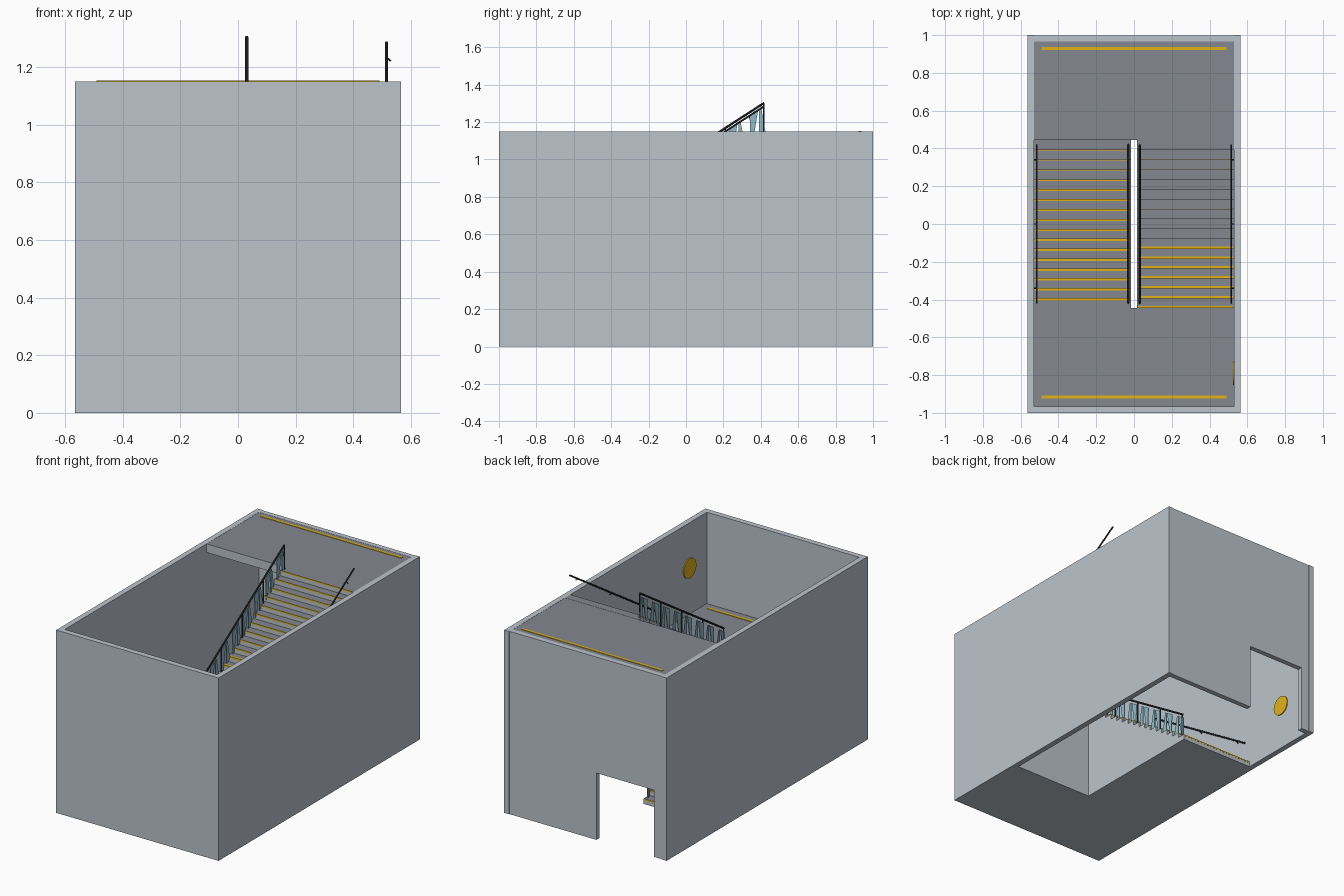
import bpy, bmesh, math
from mathutils import Vector, Matrix

if "Cube" in bpy.data.objects:
    bpy.data.objects.remove(bpy.data.objects["Cube"])


def material(name, rgb):
    m = bpy.data.materials.new(name)
    m.diffuse_color = (*rgb, 1)
    m.use_nodes = True
    m.node_tree.nodes["Principled BSDF"].inputs["Base Color"].default_value = m.diffuse_color
    return m


WALL = material("pale concrete", (0.50, 0.55, 0.60))
FLOOR = material("dark floor", (0.235, 0.245, 0.28))
YELLOW = material("safety yellow", (0.75, 0.45, 0.008))
METAL = material("dark metal", (0.03, 0.033, 0.036))
GLASS = material("blue glass", (0.27, 0.50, 0.61))

H, HALF = 1.15, 0.575          # storey and half storey
N, RUN = 17, 0.445             # risers per flight, half length of flight
TREAD, RISE = 2 * RUN / N, HALF / N
IN_X = 0.53                    # inner wall face


def finish(bm, name, mats):
    bmesh.ops.recalc_face_normals(bm, faces=bm.faces)
    if len(mats) > 1:          # walking surfaces take the second colour
        bm.normal_update()
        for f in bm.faces:
            f.material_index = int(f.normal.z > 0.5)
    me = bpy.data.meshes.new(name)
    bm.to_mesh(me)
    bm.free()
    for m in mats:
        me.materials.append(m)
    ob = bpy.data.objects.new(name, me)
    bpy.context.collection.objects.link(ob)
    return ob


def add_box(bm, x0, x1, y0, y1, z0, z1):
    c = Vector(((x0 + x1) / 2, (y0 + y1) / 2, (z0 + z1) / 2))
    d = (abs(x1 - x0), abs(y1 - y0), abs(z1 - z0), 1)
    bmesh.ops.create_cube(bm, size=1, matrix=Matrix.Translation(c) @ Matrix.Diagonal(d))


def box(name, mats, *b):
    bm = bmesh.new()
    add_box(bm, *b)
    return finish(bm, name, mats)


def add_prism(bm, pts, a, b, axis="x"):
    """Extrude a profile (h, z) along x or y from a to b."""
    def at(p, t):
        return (t, p[0], p[1]) if axis == "x" else (p[0], t, p[1])
    r0 = [bm.verts.new(at(p, a)) for p in pts]
    r1 = [bm.verts.new(at(p, b)) for p in pts]
    bm.faces.new(r0)
    bm.faces.new(r1[::-1])
    for i in range(len(pts)):
        j = (i + 1) % len(pts)
        bm.faces.new((r0[i], r0[j], r1[j], r1[i]))


def add_rod(bm, p, q, r):
    p, q = Vector(p), Vector(q)
    rot = (q - p).to_track_quat("Z", "Y").to_matrix().to_4x4()
    bmesh.ops.create_cone(bm, cap_ends=True, segments=8, radius1=r, radius2=r,
                          depth=(q - p).length,
                          matrix=Matrix.Translation((p + q) / 2) @ rot)


# Shell walls, with a doorway in the back one
box("left_wall", [WALL], -0.565, -IN_X, -1, 1, 0, H)
box("right_wall", [WALL], IN_X, 0.565, -1, 1, 0, H)
box("front_wall", [WALL], -IN_X, IN_X, -1, -0.965, 0, H)
bm = bmesh.new()
add_prism(bm, [(-IN_X, 0), (-0.475, 0), (-0.475, 0.42), (-0.075, 0.42),
               (-0.075, 0), (IN_X, 0), (IN_X, H), (-IN_X, H)], 0.965, 0.997, "y")
finish(bm, "back_wall", [WALL])

# Solid half landing and upper landing slab
box("half_landing", [WALL, FLOOR], -IN_X, IN_X, -0.965, -RUN, 0, HALF)
box("upper_landing", [WALL, FLOOR], -IN_X, IN_X, RUN, 0.965, H - 0.055, H - 0.001)
box("half_landing_strip", [YELLOW], -0.49, 0.49, -0.923, -0.907, HALF, HALF + 0.003)
box("upper_landing_strip", [YELLOW], -0.49, 0.49, 0.922, 0.938, H - 0.001, H + 0.002)


def flight(side, s, z0):
    """s = 1: right flight rising to the back; s = -1: left flight rising to the front."""
    # Stepped body
    pts = []
    for i in range(N):
        u = -RUN + i * TREAD
        pts += [(s * u, z0 + i * RISE), (s * u, z0 + (i + 1) * RISE)]
    pts.append((s * RUN, z0 + HALF))
    if s > 0:                  # sloping underside
        pts += [(RUN, z0 + HALF - 0.09), (-RUN, z0 - 0.09)]
    else:                      # solid to the ground
        pts.append((-RUN, 0))
    bm = bmesh.new()
    add_prism(bm, pts, s * 0.017, s * IN_X)
    finish(bm, side + "_flight", [WALL, FLOOR])

    # Yellow nosings
    bm = bmesh.new()
    for i in range(N):
        u, z = -RUN + i * TREAD, z0 + (i + 1) * RISE
        if s > 0:
            w = 0.012 if i < 7 else 0
        else:
            w = min(0.012, 0.001 * i + 0.003) if i else 0
        add_box(bm, s * 0.022, s * 0.525, s * (u - 0.001), s * u, z - 0.009, z)
        if w:
            add_box(bm, s * 0.022, s * 0.525, s * (u - 0.001), s * (u + w), z, z + 0.0015)
    finish(bm, side + "_nosings", [YELLOW])

    def slope(u):
        return z0 + (u + RUN) * HALF / (2 * RUN)

    # Inner balustrade rail with end posts
    x = s * 0.03
    bm = bmesh.new()
    add_rod(bm, (x, s * -0.42, slope(-0.42) + 0.17), (x, s * 0.418, slope(0.418) + 0.17), 0.006)
    for u in (-0.415, -0.21, 0, 0.21, 0.415):
        add_rod(bm, (x, s * u, slope(u)), (x, s * u, slope(u) + 0.17), 0.004)
    finish(bm, side + "_balustrade", [METAL])

    # Tapered glass blades, alternately narrow at the foot and at the head
    bm = bmesh.new()
    for k in range(8):
        u = -0.43 + k * 0.11
        for b0, b1, t0, t1 in ((0.005, 0.02, 0, 0.045), (0.05, 0.085, 0.05, 0.062)):
            quad = [(u + b0, 0.012), (u + b1, 0.012), (u + t1, 0.15), (u + t0, 0.15)]
            add_prism(bm, [(s * a, slope(a) + h) for a, h in quad], x - 0.002, x + 0.002)
    finish(bm, side + "_glass_blades", [GLASS])

    # Wall handrail on brackets
    x = s * 0.515
    bm = bmesh.new()
    add_rod(bm, (x, s * -0.42, slope(-0.42) + 0.152), (x, s * 0.418, slope(0.418) + 0.152), 0.005)
    for u in (-0.34, 0, 0.34):
        z = slope(u) + 0.15
        add_rod(bm, (x, s * u, z), (s * IN_X, s * u, z - 0.012), 0.003)
    finish(bm, side + "_handrail", [METAL])

    # Round level sign on the side wall
    bm = bmesh.new()
    y = -0.79 if s > 0 else 0.74
    add_rod(bm, (s * IN_X, y, z0 + 0.29), (s * (IN_X - 0.005), y, z0 + 0.29), 0.001)
    bm.clear()
    bmesh.ops.create_cone(bm, cap_ends=True, segments=24, radius1=0.062, radius2=0.062, depth=0.006,
                          matrix=Matrix.Translation((s * (IN_X - 0.003), y, z0 + 0.29))
                          @ Matrix.Rotation(math.pi / 2, 4, "Y"))
    finish(bm, side + "_level_sign", [YELLOW])


flight("right", 1, HALF)
flight("left", -1, 0)
